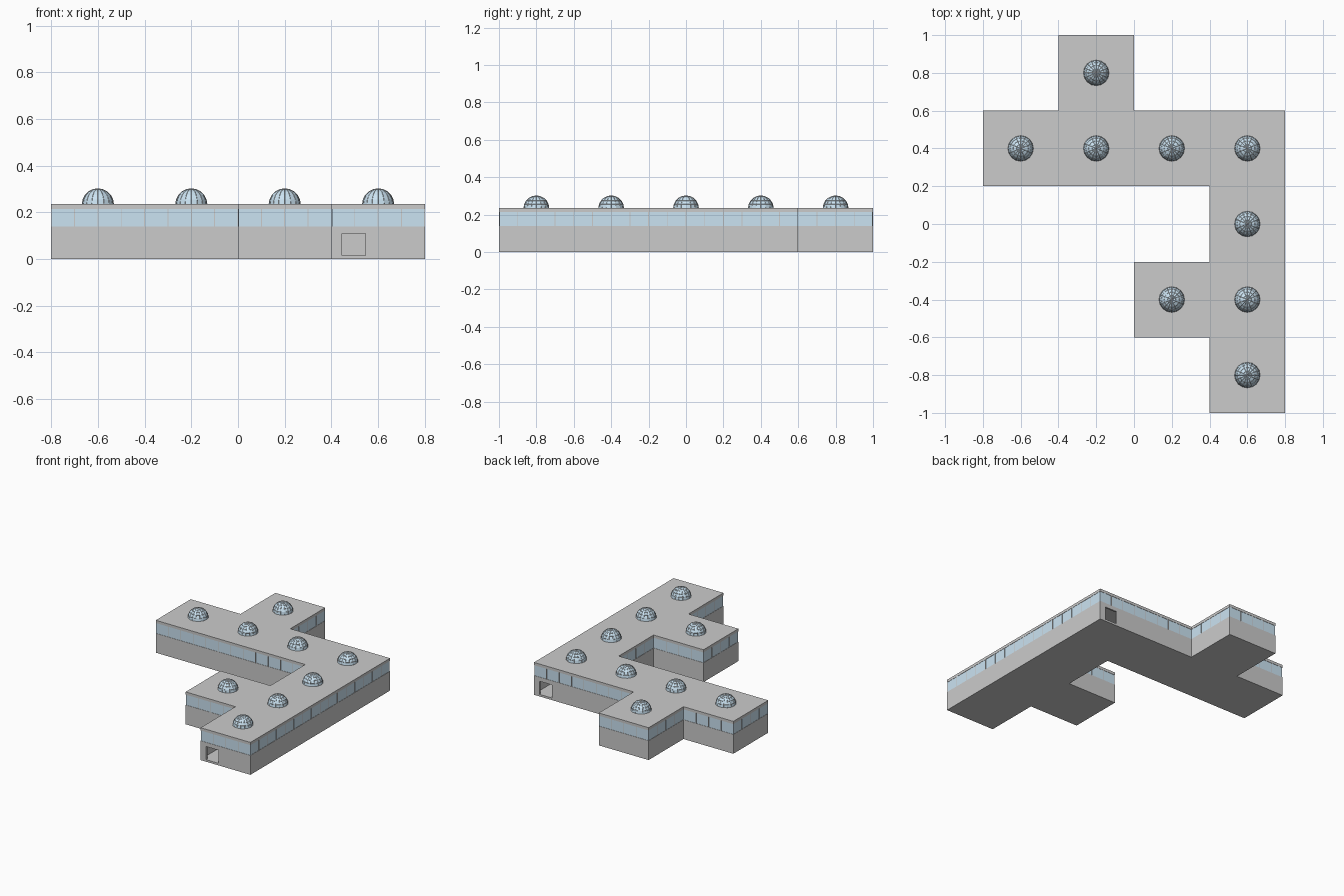
import bpy, bmesh, math
from mathutils import Vector

if "Cube" in bpy.data.objects:
    bpy.data.objects.remove(bpy.data.objects["Cube"])

glass_mat = bpy.data.materials.new("pale_glass")
glass_mat.diffuse_color = (0.6, 0.77, 0.89, 1)
glass_mat.use_nodes = True
glass_mat.node_tree.nodes["Principled BSDF"].inputs["Base Color"].default_value = glass_mat.diffuse_color

CELL = 0.4
rooms = [(-0.2, 0.8), (-0.6, 0.4), (-0.2, 0.4), (0.2, 0.4), (0.6, 0.4),
         (0.6, 0), (0.2, -0.4), (0.6, -0.4), (0.6, -0.8)]
outline = [Vector(p) for p in [
    (-0.8, 0.2), (0.4, 0.2), (0.4, -0.2), (0, -0.2), (0, -0.6), (0.4, -0.6), (0.4, -1),
    (0.8, -1), (0.8, 0.6), (0, 0.6), (0, 1), (-0.4, 1), (-0.4, 0.6), (-0.8, 0.6)]]


def inset(d):
    """Outline moved inwards by d (all corners are right angles)."""
    result = []
    for i, p in enumerate(outline):
        a = (p - outline[i - 1]).normalized()
        b = (outline[(i + 1) % len(outline)] - p).normalized()
        result.append(p + d * (Vector((-a.y, a.x)) + Vector((-b.y, b.x))))
    return result


def finish(name, bm, mat=None):
    bmesh.ops.recalc_face_normals(bm, faces=bm.faces)
    me = bpy.data.meshes.new(name)
    bm.to_mesh(me)
    bm.free()
    ob = bpy.data.objects.new(name, me)
    bpy.context.collection.objects.link(ob)
    if mat:
        me.materials.append(mat)
    return ob


def slab(name, d, z0, z1):
    bm = bmesh.new()
    face = bm.faces.new([bm.verts.new((p.x, p.y, z0)) for p in inset(d)])
    ext = bmesh.ops.extrude_face_region(bm, geom=[face], use_keep_orig=True)
    verts = [g for g in ext["geom"] if isinstance(g, bmesh.types.BMVert)]
    bmesh.ops.translate(bm, verts=verts, vec=(0, 0, z1 - z0))
    return finish(name, bm)


def wall_ring(name, d0, d1, z0, z1, mat=None):
    bm = bmesh.new()
    loops = [[bm.verts.new((p.x, p.y, z)) for p in inset(d)]
             for d, z in [(d0, z0), (d0, z1), (d1, z1), (d1, z0)]]
    n = len(outline)
    for k in range(4):
        a, b = loops[k], loops[(k + 1) % 4]
        for i in range(n):
            j = (i + 1) % n
            bm.faces.new((a[i], a[j], b[j], b[i]))
    return finish(name, bm, mat)


def add_box(bm, centre, size):
    verts = bmesh.ops.create_cube(bm, size=1)["verts"]
    for v in verts:
        v.co = Vector([c + a * s for c, a, s in zip(centre, v.co, size)])


# shell: floor, walls, window band, roof
slab("floor", 0.012, 0.0, 0.015)
walls = wall_ring("walls", 0.0, 0.012, 0.0, 0.14)
wall_ring("window_band", 0.002, 0.008, 0.14, 0.215, glass_mat)
slab("roof", 0.0, 0.215, 0.235)

# open doorways at the front and back ends
bm = bmesh.new()
for x, y in [(0.495, -1.0), (0.705, 0.6)]:
    add_box(bm, (x, y, 0.0625), (0.1, 0.06, 0.095))
cutter = finish("door_cutter", bm)
cutter.hide_render = True
mod = walls.modifiers.new("doors", 'BOOLEAN')
mod.operation = 'DIFFERENCE'
mod.solver = 'EXACT'
mod.object = cutter
bpy.context.view_layer.objects.active = walls
bpy.ops.object.modifier_apply(modifier=mod.name)
bpy.data.objects.remove(cutter)

# thin window posts along every wall
bm = bmesh.new()
for i, p in enumerate(outline):
    q = outline[(i + 1) % len(outline)]
    along = (q - p).normalized()
    inward = Vector((-along.y, along.x))
    steps = round((q - p).length / 0.1)
    for k in range(1, steps):
        c = p + along * 0.1 * k + inward * 0.005
        w = 0.004
        size = (w, 0.009, 0.075) if abs(along.x) > 0.5 else (0.009, w, 0.075)
        add_box(bm, (c.x, c.y, 0.1775), size)
finish("window_posts", bm)

# one glass dome with thin ribs on each room
R, SEG, RINGS = 0.068, 16, 5
for n, (x, y) in enumerate(rooms, 1):
    bm = bmesh.new()
    rings = []
    for r in range(RINGS):
        t = math.pi / 2 * r / RINGS
        rings.append([bm.verts.new((R * math.cos(t) * math.cos(2 * math.pi * s / SEG),
                                    R * math.cos(t) * math.sin(2 * math.pi * s / SEG),
                                    R * math.sin(t))) for s in range(SEG)])
    top = bm.verts.new((0, 0, R))
    for a, b in zip(rings, rings[1:]):
        for s in range(SEG):
            t = (s + 1) % SEG
            bm.faces.new((a[s], a[t], b[t], b[s]))
    for s in range(SEG):
        bm.faces.new((rings[-1][s], rings[-1][(s + 1) % SEG], top))
    dome = finish(f"skylight_dome_{n}", bm, glass_mat)
    dome.location = (x, y, 0.234)
    ribs = bpy.data.objects.new(f"skylight_ribs_{n}", dome.data.copy())
    bpy.context.collection.objects.link(ribs)
    ribs.location = dome.location
    ribs.data.materials.clear()
    wire = ribs.modifiers.new("ribs", 'WIREFRAME')
    wire.thickness = 0.0016
    wire.use_boundary = True
